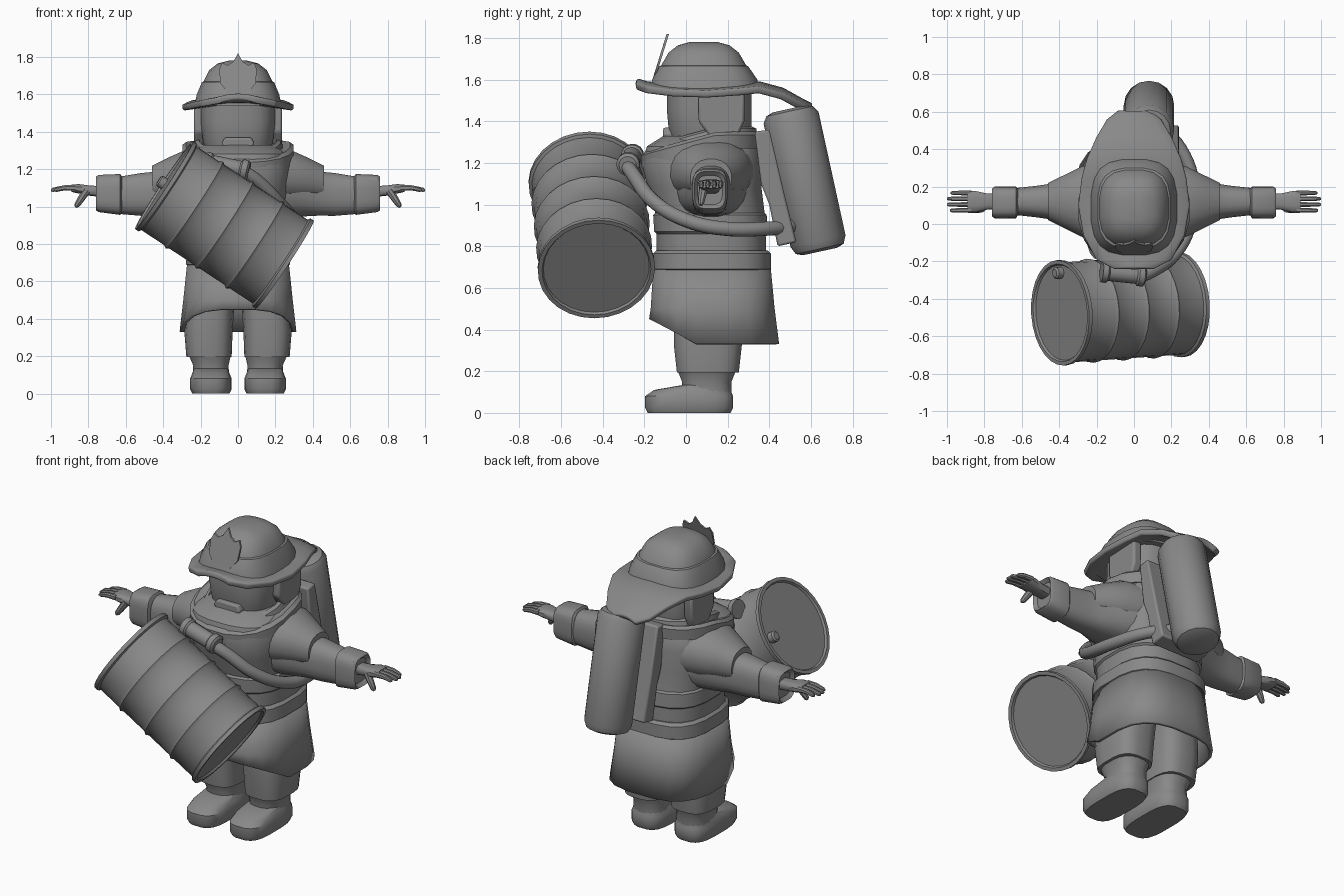
import bpy, bmesh, math
from mathutils import Vector

cube = bpy.data.objects.get("Cube")
if cube:
    bpy.data.objects.remove(cube, do_unlink=True)

grey = bpy.data.materials.new("plain_grey")
grey.use_nodes = True
GREY = (0.25, 0.25, 0.25, 1)
grey.diffuse_color = GREY
grey.node_tree.nodes["Principled BSDF"].inputs["Base Color"].default_value = GREY


def finish(name, bm, mirror=False, solid=0, bevel=0, angle=35):
    """Turn a bmesh into a named, shaded object with optional modifiers."""
    bmesh.ops.recalc_face_normals(bm, faces=bm.faces)
    me = bpy.data.meshes.new(name)
    bm.to_mesh(me)
    bm.free()
    me.materials.append(grey)
    ob = bpy.data.objects.new(name, me)
    bpy.context.scene.collection.objects.link(ob)
    if solid:
        m = ob.modifiers.new("thickness", "SOLIDIFY")
        m.thickness, m.offset = solid, 0
    if bevel:
        m = ob.modifiers.new("rounding", "BEVEL")
        m.width, m.segments = bevel, 2
    if mirror:
        ob.modifiers.new("mirror", "MIRROR")
    bpy.ops.object.select_all(action="DESELECT")
    ob.select_set(True)
    bpy.context.view_layer.objects.active = ob
    bpy.ops.object.shade_smooth_by_angle(angle=math.radians(angle))
    return ob


def bridge(bm, rows, closed=True):
    n = len(rows[0])
    for a, b in zip(rows, rows[1:]):
        for i in range(n if closed else n - 1):
            j = (i + 1) % n
            bm.faces.new((a[i], a[j], b[j], b[i]))


def loft(name, axis, rings, power=2.6, sides=20, caps=True, warp=None, **kw):
    """Rings are (position, centre u, centre v, radius u, radius v) along an axis."""
    bm = bmesh.new()
    rows = []
    for k, (t, cu, cv, ru, rv) in enumerate(rings):
        row = []
        for i in range(sides):
            a = math.tau * (i + 0.5) / sides
            c, s = math.cos(a), math.sin(a)
            u = cu + ru * math.copysign(abs(c) ** (2 / power), c)
            v = cv + rv * math.copysign(abs(s) ** (2 / power), s)
            p = {"x": (t, u, v), "y": (u, t, v), "z": (u, v, t)}[axis]
            row.append(bm.verts.new(warp(k, *p) if warp else p))
        rows.append(row)
    bridge(bm, rows)
    if caps:
        bm.faces.new(rows[0])
        bm.faces.new(rows[-1])
    return finish(name, bm, **kw)


def lathe(name, start, end, profile, sides=24, **kw):
    """Turn (distance, radius) points around the line from start to end."""
    start, end = Vector(start), Vector(end)
    rot = (end - start).to_track_quat("Z", "Y")
    bm = bmesh.new()
    rows = [[bm.verts.new(start + rot @ Vector((r * math.cos(math.tau * i / sides),
             r * math.sin(math.tau * i / sides), d))) for i in range(sides)] for d, r in profile]
    bridge(bm, rows)
    bm.faces.new(rows[0])
    bm.faces.new(rows[-1])
    return finish(name, bm, **kw)


def prism(name, axis, outline, lo, hi, **kw):
    """Extrude an outline along x or y."""
    bm = bmesh.new()
    rows = [[bm.verts.new((t, u, v) if axis == "x" else (u, t, v)) for u, v in outline]
            for t in (lo, hi)]
    bridge(bm, rows)
    bm.faces.new(rows[0])
    bm.faces.new(rows[1])
    return finish(name, bm, **kw)


def tube(name, points, radius):
    cu = bpy.data.curves.new(name, "CURVE")
    cu.dimensions, cu.bevel_depth, cu.bevel_resolution = "3D", radius, 3
    cu.resolution_u, cu.use_fill_caps = 6, True
    sp = cu.splines.new("BEZIER")
    sp.bezier_points.add(len(points) - 1)
    for bp, p in zip(sp.bezier_points, points):
        bp.co = p
        bp.handle_left_type = bp.handle_right_type = "AUTO"
    cu.materials.append(grey)
    ob = bpy.data.objects.new(name, cu)
    bpy.context.scene.collection.objects.link(ob)


# Boots and trousers
loft("boot_foot", "z", [(0, .145, .015, .1, .2), (.025, .145, .015, .112, .213),
     (.08, .145, .015, .112, .213), (.11, .145, .03, .1, .185), (.135, .145, .1, .09, .11)],
     power=3.2, mirror=True)
loft("boot_shaft", "z", [(.08, .145, .1, .1, .12), (.15, .145, .1, .095, .12),
     (.2, .15, .1, .112, .14)], mirror=True)
loft("trouser_leg", "z", [(.195, .155, .105, .122, .15), (.33, .158, .105, .13, .165),
     (.45, .15, .11, .13, .17), (.56, .13, .12, .128, .18)], power=3, mirror=True)

# Coat skirt with a hem rising at the front, belt and banded torso
def hem(k, x, y, z):
    rise = max(0, .05 - y) * .55
    return (x, y, z + (rise if k == 0 else 0))

loft("coat_skirt", "z", [(.33, 0, .135, .305, .305), (.5, 0, .128, .285, .29),
     (.69, 0, .125, .265, .275)], power=2.9, caps=False, warp=hem, solid=.02)
loft("belt", "z", [(.675, 0, .125, .26, .27), (.69, 0, .125, .28, .285),
     (.765, 0, .125, .277, .285), (.78, 0, .125, .26, .27)], power=2.9)
loft("coat_torso", "z", [(.67, 0, .125, .26, .265), (.86, 0, .12, .262, .265),
     (.87, 0, .12, .272, .275), (.95, 0, .115, .272, .275), (.96, 0, .115, .262, .265),
     (1.08, 0, .09, .275, .275), (1.2, 0, .075, .29, .29), (1.28, 0, .08, .27, .27),
     (1.33, 0, .11, .2, .22)], power=2.7)

# Collar, dipping towards the front
def dip(k, x, y, z):
    return (x, y, z - .27 * max(0, .15 - y))

loft("collar", "z", [(1.27, 0, .075, .3, .29), (1.335, 0, .075, .3, .295),
     (1.35, 0, .08, .28, .275), (1.34, 0, .08, .255, .25)], power=2.3, warp=dip)
loft("collar_inner", "z", [(1.3, 0, .1, .25, .25), (1.365, 0, .1, .23, .24),
     (1.375, 0, .1, .21, .22), (1.32, 0, .1, .2, .21)], power=2.3, warp=dip)

# Shoulder capes, sleeves and cuffs
loft("shoulder_cape", "x", [(.15, .11, 1.16, .22, .16), (.28, .12, 1.16, .19, .145),
     (.38, .12, 1.145, .14, .115), (.46, .12, 1.125, .1, .095)], power=2.2, mirror=True)
loft("sleeve", "x", [(.2, .12, 1.11, .18, .17), (.33, .12, 1.09, .14, .145),
     (.42, .12, 1.07, .1, .12), (.52, .12, 1.065, .085, .115), (.64, .12, 1.06, .072, .1)],
     mirror=True)
loft("cuff", "x", [(.62, .12, 1.065, .07, .095), (.63, .115, 1.065, .085, .11),
     (.745, .115, 1.07, .085, .1), (.76, .115, 1.07, .075, .09),
     (.74, .115, 1.07, .06, .07)], power=3.5, mirror=True)

# Hands
loft("palm", "x", [(.72, .12, 1.08, .04, .03), (.79, .12, 1.085, .045, .028),
     (.85, .12, 1.095, .058, .026), (.89, .12, 1.098, .055, .02)], power=3, sides=12, mirror=True)
for i, tip in enumerate((.985, 1.0, 1.0, .98)):
    y = .073 + .031 * i
    loft("finger_%d" % (i + 1), "x", [(.87, y, 1.1, .014, .017), (.93, y, 1.1, .013, .015),
         (tip - .01, y, 1.09, .011, .012), (tip, y, 1.088, .006, .006)],
         power=2.5, sides=8, mirror=True)
lathe("thumb", (.81, .085, 1.085), (.87, .07, .995),
      [(0, .022), (.06, .019), (.095, .015), (.106, .007)], sides=8, mirror=True)

# Head with side guards and breathing mask
loft("head", "z", [(1.28, 0, .12, .17, .18), (1.36, 0, .115, .19, .2), (1.45, 0, .112, .2, .205),
     (1.56, 0, .112, .2, .205)], power=3)
prism("side_guard", "x", [(.06, 1.54), (.06, 1.4), (.11, 1.33), (.25, 1.33), (.28, 1.4),
      (.28, 1.54)], .18, .235, mirror=True, bevel=.012)
prism("mask_chin", "y", [(-.09, 1.335), (-.07, 1.37), (.07, 1.37), (.09, 1.335), (.06, 1.3),
      (-.06, 1.3)], -.11, .02, bevel=.01)

# Helmet brim with a long rear neck flap
bm = bmesh.new()
rows = []
for y, w, z in ((-.24, .1, 1.565), (-.19, .2, 1.55), (-.06, .27, 1.535), (.1, .297, 1.53),
                (.25, .278, 1.54), (.35, .25, 1.55), (.46, .2, 1.52), (.55, .145, 1.47),
                (.6, .08, 1.445)):
    rows.append([bm.verts.new((w * t / 4, y, z + .025 * (1 - (t / 4) ** 2)))
                 for t in range(-4, 5)])
bridge(bm, rows, closed=False)
finish("helmet_brim", bm, solid=.035, bevel=.01)

# Helmet crown with a raised band
loft("helmet_band", "z", [(1.54, 0, .09, .235, .265), (1.6, 0, .09, .222, .255),
     (1.665, 0, .085, .195, .215), (1.67, 0, .085, .18, .2)], power=3)
loft("helmet_crown", "z", [(1.6, 0, .085, .205, .23), (1.67, 0, .085, .186, .205),
     (1.73, 0, .085, .155, .17), (1.765, 0, .085, .11, .125), (1.78, 0, .085, .05, .07)],
     power=2.8)

# Front badge: a shield leaning back
half = [(0, 1.82), (.025, 1.775), (.055, 1.755), (.085, 1.77), (.1, 1.735), (.095, 1.66),
        (.055, 1.61), (0, 1.585)]
badge = prism("helmet_badge", "y", half + [(-x, z) for x, z in half[-2:0:-1]], -.006, .006)
for v in badge.data.vertices:
    v.co.y += -.16 + (v.co.z - 1.585) * .31

# Air tank and its back plate
lathe("air_tank", (.08, .495, 1.46), (.08, .645, .775),
      [(0, .08), (.012, .115), (.045, .135), (.65, .135), (.688, .118), (.701, .085)], sides=16)
prism("tank_back_plate", "x", [(.33, 1.35), (.4, 1.36), (.47, 1.06), (.53, .82), (.44, .8),
      (.4, 1.0), (.36, 1.1)], -.09, .24, bevel=.01)

# Hose from the tank around the left side to the nozzle
tube("hose", [(.01, -.29, 1.2), (.1, -.25, 1.14), (.22, -.16, 1.02), (.3, 0, .925),
     (.32, .18, .885), (.25, .4, .885), (.1, .55, .9)], .035)
lathe("hose_collar", (.06, -.28, 1.19), (-.18, -.255, 1.24),
      [(0, .042), (.01, .056), (.04, .056), (.05, .045), (.2, .045), (.21, .055), (.24, .055)],
      sides=16)

# Tilted barrel with rolled rims and ribs
head_end, foot_end = Vector((-.395, -.475, 1.115)), Vector((.25, -.43, .69))
length = (foot_end - head_end).length
wall, rim = .268, .282
profile = [(.012, .255), (0, .262), (0, rim), (.022, rim), (.03, wall)]
for k in (1, 2, 3):
    d = length * k / 4
    profile += [(d - .018, wall), (d, rim - .003), (d + .018, wall)]
profile += [(length - d, r) for d, r in reversed(profile[:5])]
lathe("barrel", head_end, foot_end, profile, sides=28)
axis = (foot_end - head_end).normalized()
bung = Vector((-.415, -.262, 1.135))
lathe("barrel_bung", bung - axis * .012, bung + axis * .04, [(0, .022), (.008, .032), (.05, .032)],
      sides=12)
